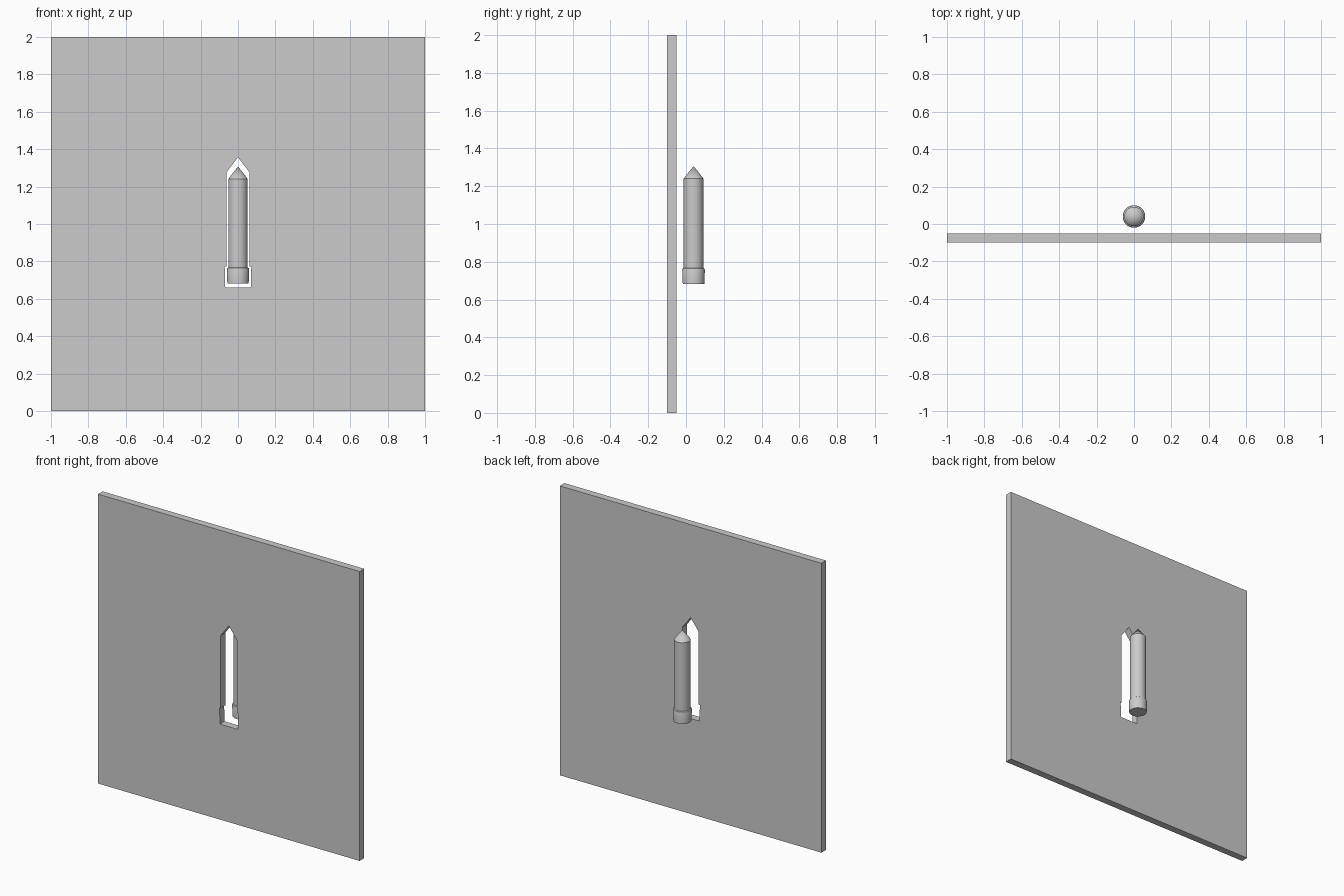
import bpy, bmesh, math
from mathutils import Vector

if "Cube" in bpy.data.objects:
    bpy.data.objects.remove(bpy.data.objects["Cube"])


def finish(bm, name):
    bmesh.ops.recalc_face_normals(bm, faces=bm.faces)
    mesh = bpy.data.meshes.new(name)
    bm.to_mesh(mesh)
    bm.free()
    obj = bpy.data.objects.new(name, mesh)
    bpy.context.collection.objects.link(obj)
    return obj


def add_loop(bm, points, y):
    verts = [bm.verts.new((x, y, z)) for x, z in points]
    return [bm.edges.new((verts[i - 1], verts[i])) for i in range(len(verts))]


# wall panel with a silhouette cut-out
half = [(0.068, 0.66), (0.071, 0.772), (0.062, 0.772), (0.062, 1.275)]
hole = half + [(0, 1.357)] + [(-x, z) for x, z in reversed(half)]
outer = [(-1, 0), (1, 0), (1, 2), (-1, 2)]
bm = bmesh.new()
edges = add_loop(bm, outer, -0.10) + add_loop(bm, hole, -0.10)
bmesh.ops.triangle_fill(bm, edges=edges, use_beauty=True)
ext = bmesh.ops.extrude_face_region(bm, geom=bm.faces[:])
moved = [g for g in ext["geom"] if isinstance(g, bmesh.types.BMVert)]
bmesh.ops.translate(bm, verts=moved, vec=(0, 0.05, 0))
finish(bm, "wall_panel")


def lathe(name, profile, y=0.04, sides=32):
    bm = bmesh.new()
    verts = [bm.verts.new((r, y, z)) for r, z in profile]
    edges = [bm.edges.new(p) for p in zip(verts, verts[1:])]
    bmesh.ops.spin(bm, geom=verts + edges, cent=(0, y, 0), axis=(0, 0, 1),
                   angle=math.tau, steps=sides, use_merge=True)
    bmesh.ops.remove_doubles(bm, verts=bm.verts, dist=1e-5)
    obj = finish(bm, name)
    bpy.ops.object.select_all(action='DESELECT')
    obj.select_set(True)
    bpy.context.view_layer.objects.active = obj
    bpy.ops.object.shade_smooth_by_angle(angle=math.radians(30))
    return obj


# pointed rod with a slightly flared base collar
lathe("pointed_rod", [(0, 0.682), (0.057, 0.682), (0.06, 0.758), (0.058, 0.764),
                      (0.052, 0.768), (0.052, 1.241), (0, 1.307)])
